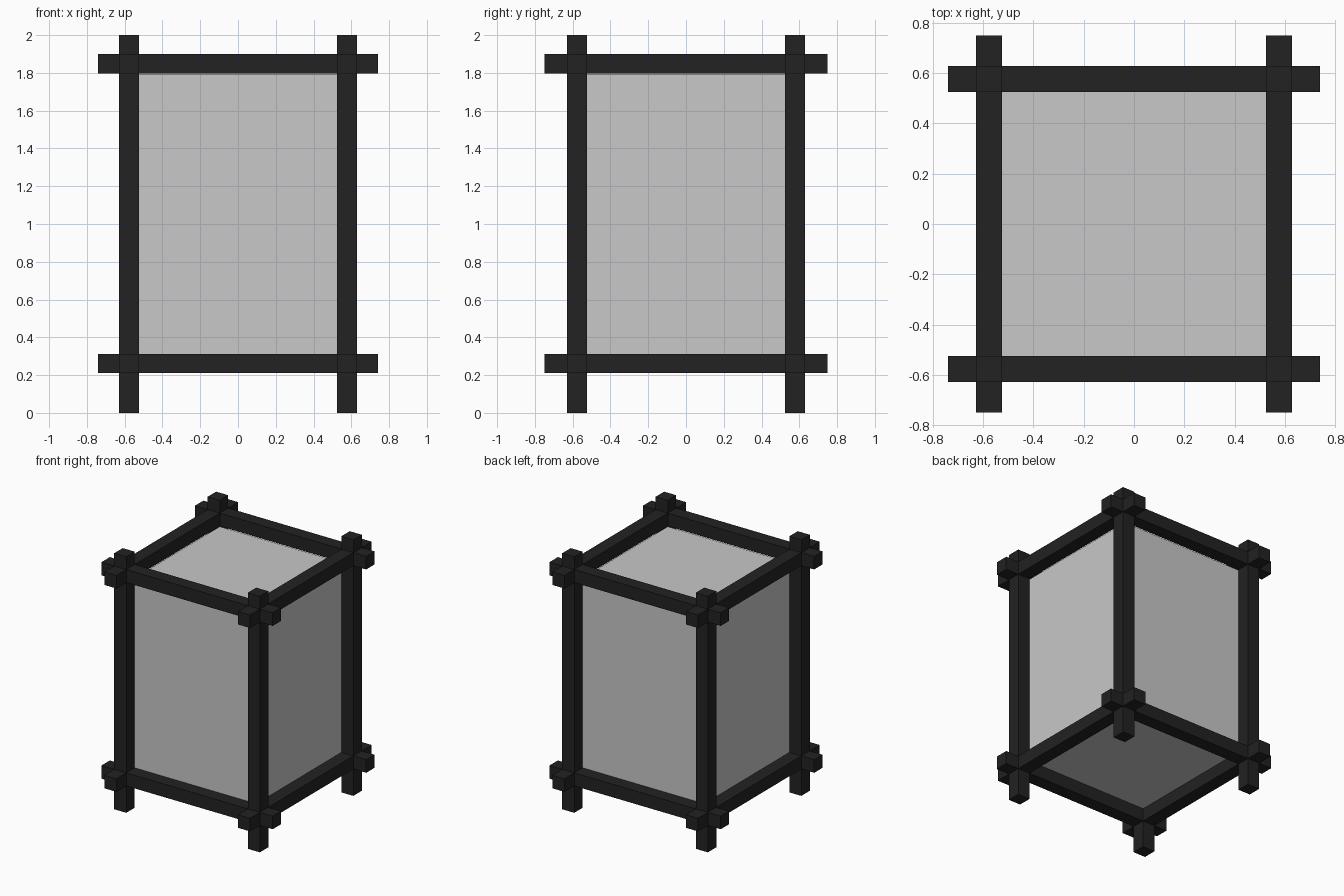
import bpy

if "Cube" in bpy.data.objects:
    bpy.data.objects.remove(bpy.data.objects["Cube"])

def material(name, rgb):
    m = bpy.data.materials.new(name)
    m.diffuse_color = (*rgb, 1)
    m.use_nodes = True
    m.node_tree.nodes["Principled BSDF"].inputs["Base Color"].default_value = m.diffuse_color
    return m

wood = material("black_wood", (0.016, 0.016, 0.016))
paper = material("pale_paper", (0.58, 0.58, 0.58))

def box(name, lo, hi, mat):
    bpy.ops.mesh.primitive_cube_add(size=1, location=[(a + b) / 2 for a, b in zip(lo, hi)])
    ob = bpy.context.object
    ob.name = name
    ob.scale = [b - a for a, b in zip(lo, hi)]
    bpy.ops.object.transform_apply(location=False, rotation=False, scale=True)
    ob.data.materials.append(mat)
    return ob

C, H = 0.577, 0.052          # bar centre offset and half thickness
I, O = C - H, C + H
sides = {-1: "low", 1: "high"}

# Four corner posts
for sx in sides:
    for sy in sides:
        box("corner_post", (sx * C - H, sy * C - H, 0), (sx * C + H, sy * C + H, 2), wood)

# Crossing rails, lower and upper, with projecting ends
for level, z0, z1 in (("lower", 0.21, 0.312), ("upper", 1.798, 1.9)):
    for s in sides:
        box(level + "_cross_rail", (-0.74, s * C - H, z0), (0.74, s * C + H, z1), wood)
        box(level + "_side_rail", (s * C - H, -0.75, z0), (s * C + H, 0.75, z1), wood)

# Paper shade set behind the frame
box("paper_shade", (-I, -I, 0.31), (I, I, 1.795), paper)
